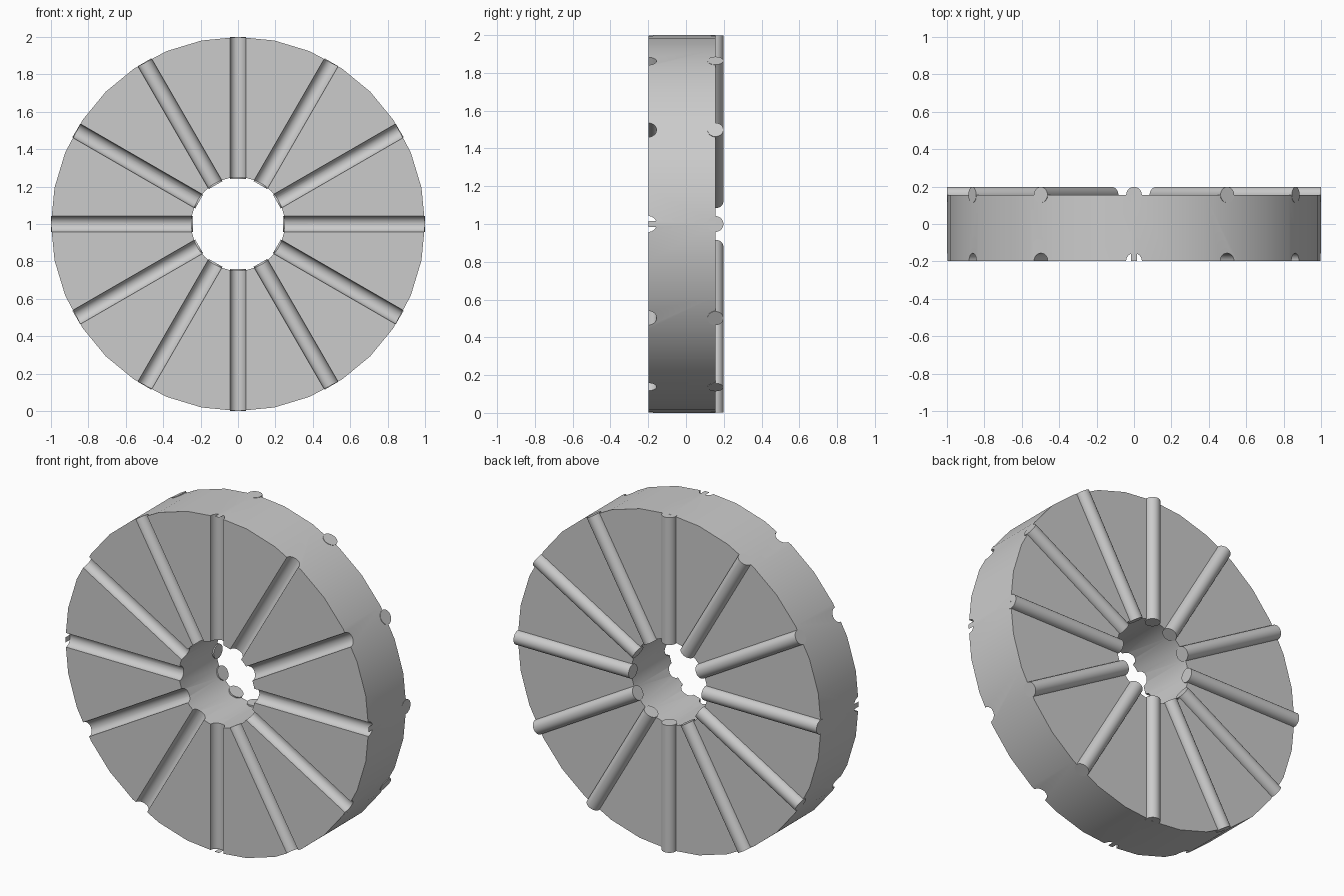
import bpy, bmesh, math
from mathutils import Matrix, Vector

OUTER, BORE = 1.0, 0.25          # disc radii
FRONT, BACK = -0.198, 0.156      # disc faces along y
RIB_R, RIB_IN, RIB_OUT = 0.042, 0.24, 0.9985
COUNT = 12
CENTRE = Vector((0, 0, 1))

if "Cube" in bpy.data.objects:
    bpy.data.objects.remove(bpy.data.objects["Cube"])

grey = bpy.data.materials.new("plain grey")
grey.use_nodes = True
colour = (0.6, 0.6, 0.6, 1)
grey.diffuse_color = colour
grey.node_tree.nodes["Principled BSDF"].inputs["Base Color"].default_value = colour


def finish(bm, name):
    bmesh.ops.recalc_face_normals(bm, faces=bm.faces)
    mesh = bpy.data.meshes.new(name)
    bm.to_mesh(mesh)
    bm.free()
    mesh.materials.append(grey)
    obj = bpy.data.objects.new(name, mesh)
    bpy.context.collection.objects.link(obj)
    return obj


def smooth(obj):
    bpy.ops.object.select_all(action='DESELECT')
    obj.select_set(True)
    bpy.context.view_layer.objects.active = obj
    bpy.ops.object.shade_smooth_by_angle(angle=math.radians(30))


def spokes(name, y):
    """Twelve radial rods whose axes lie in the plane at depth y."""
    bm = bmesh.new()
    for i in range(COUNT):
        place = (Matrix.Translation(CENTRE + Vector((0, y, 0)))
                 @ Matrix.Rotation(i * math.tau / COUNT, 4, 'Y')
                 @ Matrix.Translation((0, 0, (RIB_IN + RIB_OUT) / 2)))
        bmesh.ops.create_cone(bm, cap_ends=True, segments=32, radius1=RIB_R,
                              radius2=RIB_R, depth=RIB_OUT - RIB_IN, matrix=place)
    return finish(bm, name)


# Pierced disc: a rectangular section spun around the y axis
bm = bmesh.new()
section = [(BORE, FRONT), (OUTER, FRONT), (OUTER, BACK), (BORE, BACK)]
verts = [bm.verts.new(CENTRE + Vector((0, y, r))) for r, y in section]
edges = [bm.edges.new((verts[i], verts[(i + 1) % 4])) for i in range(4)]
bmesh.ops.spin(bm, geom=verts + edges, cent=CENTRE, axis=(0, 1, 0),
               angle=math.tau, steps=32, use_merge=True)
bmesh.ops.remove_doubles(bm, verts=bm.verts, dist=1e-5)
disc = finish(bm, "disc")

# Radial grooves cut into the front face
cutter = spokes("groove_cutter", FRONT)
cutter.hide_render = True
cut = disc.modifiers.new("grooves", 'BOOLEAN')
cut.operation = 'DIFFERENCE'
cut.solver = 'EXACT'
cut.object = cutter
bpy.context.view_layer.objects.active = disc
bpy.ops.object.modifier_apply(modifier=cut.name)
bpy.data.objects.remove(cutter)
smooth(disc)

# Matching ribs standing out of the back face
smooth(spokes("back_ribs", BACK))
